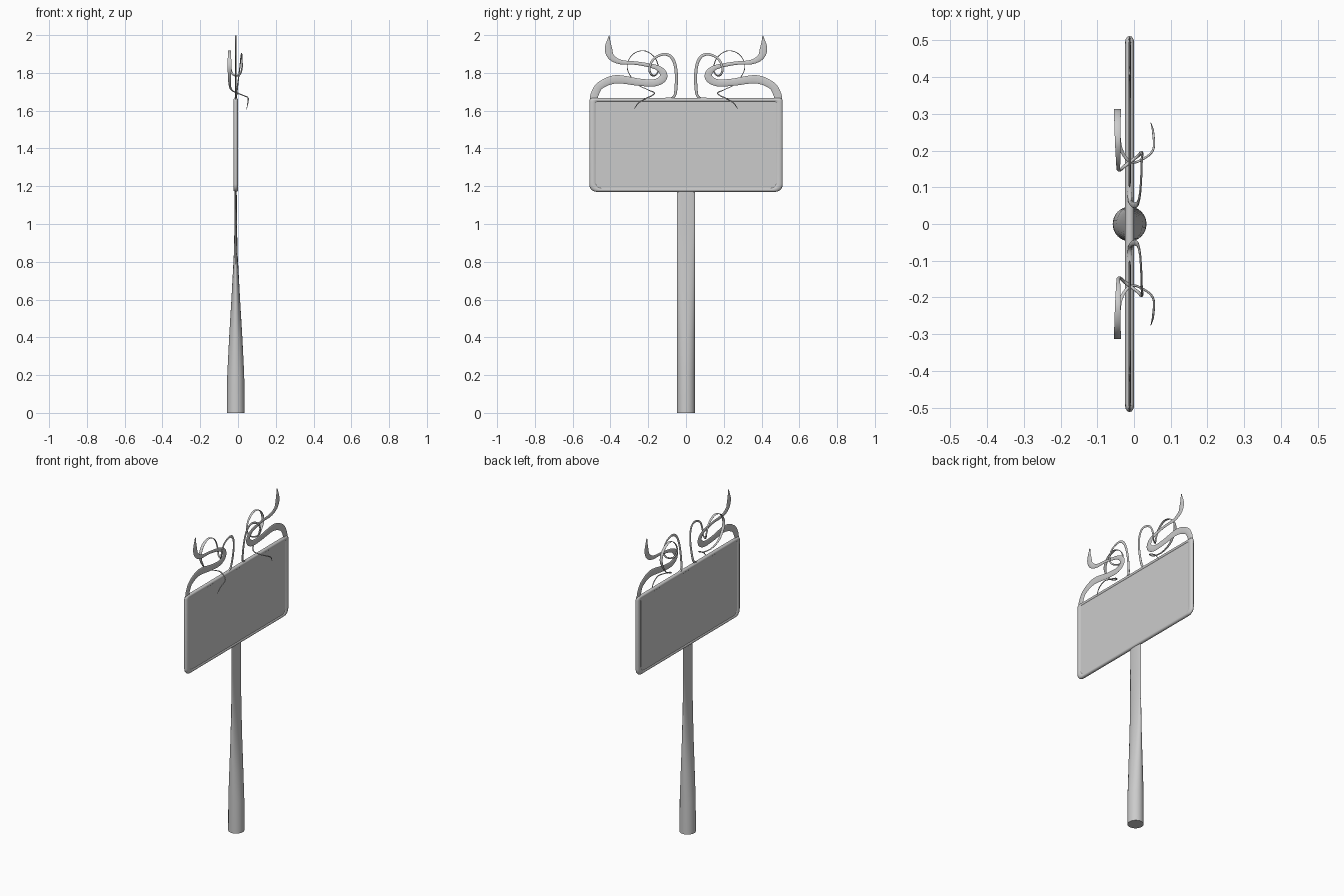
import bpy, bmesh
from math import sin, cos, pi
from mathutils import Vector

if "Cube" in bpy.data.objects:
    bpy.data.objects.remove(bpy.data.objects["Cube"])

CX = -0.012  # plane of the sign


def make(name, rings, caps=True, closed=False):
    """Skin a list of equal-length rings of points."""
    bm = bmesh.new()
    rows = [[bm.verts.new(p) for p in r] for r in rings]
    n, m = len(rows), len(rows[0])
    for i in range(n if closed else n - 1):
        a, b = rows[i], rows[(i + 1) % n]
        for j in range(m):
            k = (j + 1) % m
            bm.faces.new((a[j], a[k], b[k], b[j]))
    if caps and not closed:
        bm.faces.new(rows[0])
        bm.faces.new(rows[-1])
    bmesh.ops.recalc_face_normals(bm, faces=bm.faces)
    me = bpy.data.meshes.new(name)
    bm.to_mesh(me)
    bm.free()
    ob = bpy.data.objects.new(name, me)
    bpy.context.collection.objects.link(ob)
    bpy.ops.object.select_all(action='DESELECT')
    ob.select_set(True)
    bpy.context.view_layer.objects.active = ob
    bpy.ops.object.shade_smooth_by_angle(angle=0.8)
    return ob


def smooth(pts, steps=6):
    """Catmull-Rom through points of any dimension."""
    p = [Vector(q) for q in pts]
    p = [2 * p[0] - p[1]] + p + [2 * p[-1] - p[-2]]
    out = []
    for i in range(1, len(p) - 2):
        a, b, c, d = p[i - 1:i + 3]
        for s in range(steps):
            t = s / steps
            out.append(0.5 * (2 * b + (c - a) * t + (2 * a - 5 * b + 4 * c - d) * t * t
                              + (3 * b - a - 3 * c + d) * t ** 3))
    return out + [p[-2]]


def sweep(name, pts, side, sides=10):
    """Points are (x, y, z) plus half widths (in the sign plane, across it)."""
    path = []
    pos = smooth([q[:3] for q in pts])
    wid = smooth([(q[3], q[4], 0) for q in pts])
    pos = [Vector((v.x, v.y * side, v.z)) for v in pos]
    for i, v in enumerate(pos):
        t = (pos[min(i + 1, len(pos) - 1)] - pos[max(i - 1, 0)]).normalized()
        n = t.cross(Vector((1, 0, 0))).normalized()
        b = t.cross(n)
        w, d = max(wid[i].x, .0006), max(wid[i].y, .0006)
        path.append([v + n * w * cos(2 * pi * k / sides) + b * d * sin(2 * pi * k / sides)
                     for k in range(sides)])
    return make(name, path)


def round_rect(y, z0, z1, r_low, r_top, seg=5):
    """Rounded rectangle outline in the y-z plane."""
    out = []
    for sy, z, sz, r, a0 in ((1, z0, 1, r_low, -pi / 2), (1, z1, -1, r_top, 0),
                             (-1, z1, -1, r_top, pi / 2), (-1, z0, 1, r_low, pi)):
        for k in range(seg + 1):
            a = a0 + pi / 2 * k / seg
            out.append((sy * (y - r) + r * cos(a), z + sz * r + r * sin(a)))
    return out


# post: round at the foot, flattening to a blade under the board
profile = [(0, .046), (.2, .045), (.4, .035), (.6, .023), (.86, .009), (1.0, .007), (1.19, .005)]
make("post", [[(CX + d * cos(2 * pi * k / 32), .047 * sin(2 * pi * k / 32), z)
               for k in range(32)] for z, d in profile])

# rounded frame around the board
outer = round_rect(.512, 1.17, 1.668, .04, .018)
inner = round_rect(.474, 1.192, 1.646, .03, .008)
frame = []
for (yo, zo), (yi, zi) in zip(outer, inner):
    ring = []
    for k in range(12):
        c, s = cos(2 * pi * k / 12), sin(2 * pi * k / 12)
        f = .5 + .5 * c
        ring.append((CX + .0125 * s, yi + (yo - yi) * f, zi + (zo - zi) * f))
    frame.append(ring)
make("frame", frame, closed=True)

# board
edge = round_rect(.485, 1.182, 1.655, .03, .01)
make("board", [[(CX + x, y, z) for y, z in edge] for x in (-.008, .008)])

# broad flat scroll, from the outer corner to the pointed tip
scroll = [(.489, 1.655, .021), (.482, 1.69, .021), (.452, 1.735, .020), (.37, 1.766, .022),
          (.243, 1.750, .019), (.164, 1.748, .019), (.122, 1.772, .020), (.124, 1.804, .018),
          (.164, 1.832, .012), (.26, 1.851, .009), (.344, 1.857, .012), (.395, 1.884, .017),
          (.411, 1.931, .019), (.407, 1.998, .001)]
scroll = [(CX, y, z, w, .0035) for y, z, w in scroll]

# thin tendril that arches, loops behind the scroll and droops over the other face
tendril = [(-.012, .13, 1.664, .003, .006), (-.011, .068, 1.670, .006, .006),
           (-.004, .053, 1.72, .008, .004), (.008, .053, 1.815, .008, .003),
           (.015, .073, 1.878, .008, .003), (.019, .115, 1.899, .007, .003),
           (.021, .17, 1.875, .006, .003), (.021, .193, 1.825, .006, .004),
           (.008, .183, 1.790, .005, .004), (-.025, .158, 1.79, .004, .005),
           (-.041, .146, 1.83, .003, .005), (-.043, .168, 1.885, .002, .006),
           (-.044, .22, 1.917, .002, .008), (-.045, .275, 1.903, .002, .009),
           (-.045, .307, 1.86, .002, .010), (-.045, .307, 1.81, .002, .010),
           (-.044, .265, 1.745, .002, .007), (-.036, .205, 1.712, .002, .005),
           (-.008, .168, 1.695, .003, .004), (.030, .180, 1.680, .003, .003),
           (.053, .205, 1.668, .003, .003), (.052, .25, 1.642, .003, .003),
           (.046, .275, 1.608, .001, .001)]

for side, label in ((1, "right"), (-1, "left")):
    sweep("scroll_" + label, scroll, side)
    sweep("tendril_" + label, tendril, side)
